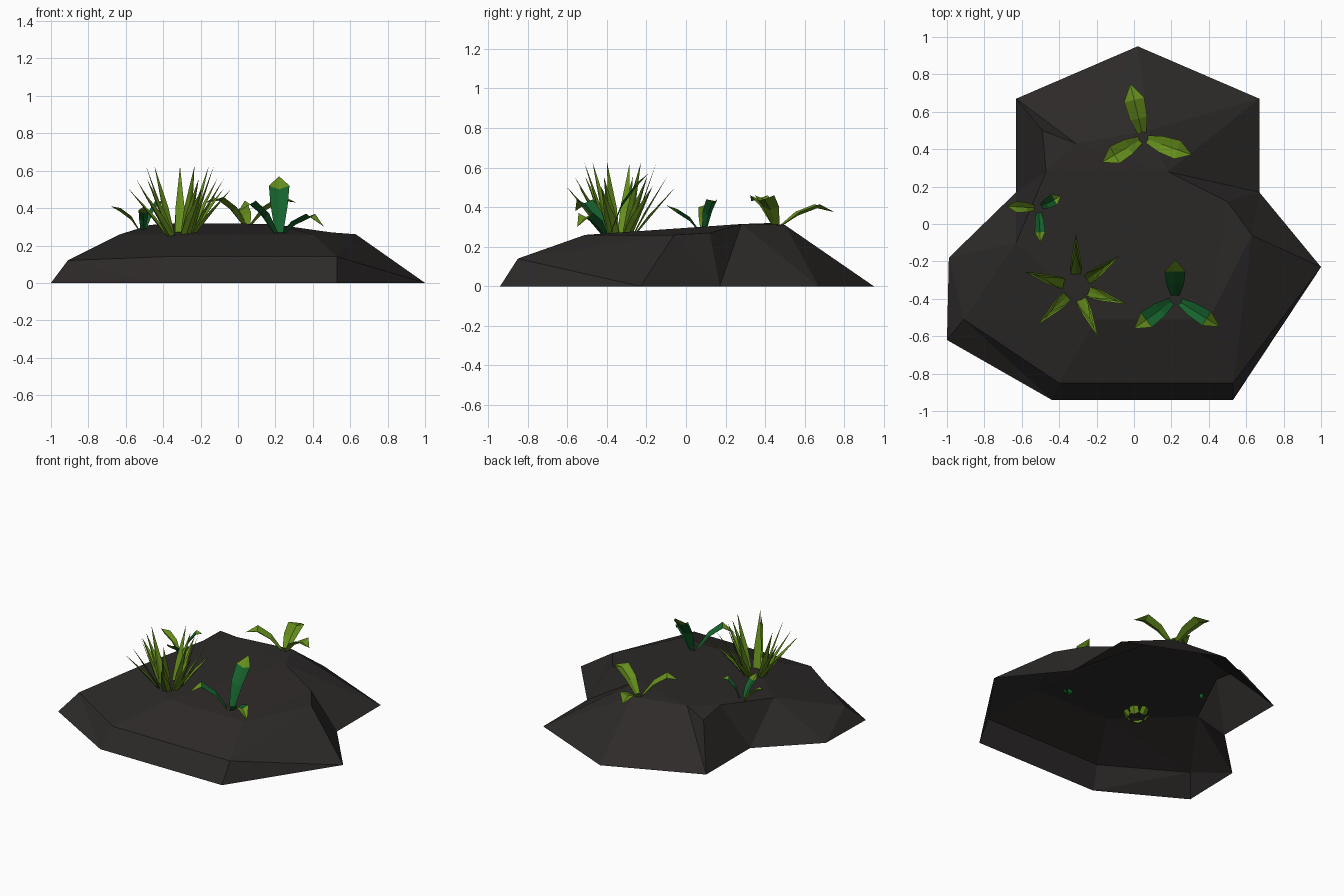
import bpy, bmesh
from math import radians, cos, sin, atan2, hypot
from mathutils import Vector

if "Cube" in bpy.data.objects:
    bpy.data.objects.remove(bpy.data.objects["Cube"])


def material(name, rgb):
    m = bpy.data.materials.new(name)
    m.diffuse_color = (*rgb, 1)
    m.use_nodes = True
    m.node_tree.nodes["Principled BSDF"].inputs["Base Color"].default_value = m.diffuse_color
    return m


soil = material("soil", (0.026, 0.023, 0.022))
light = material("light_green", (0.13, 0.27, 0.012))
dark = material("dark_green", (0.008, 0.12, 0.025))


def finish(bm, name, mats):
    me = bpy.data.meshes.new(name)
    bm.to_mesh(me)
    bm.free()
    for m in mats:
        me.materials.append(m)
    ob = bpy.data.objects.new(name, me)
    bpy.context.collection.objects.link(ob)
    return ob


# Mound: each column runs base -> shoulder (-> upper rim), open underneath
columns = [
    [(.02, .95, 0), (.08, .50, .31)],
    [(.67, .67, 0), (.08, .50, .31)],
    [(.67, .17, 0), (.18, .28, .315)],
    [(.67, .17, 0), (.50, .12, .27)],
    [(1.0, -.23, 0), (.63, -.06, .26)],
    [(.53, -.94, 0), (.53, -.85, .14), (.40, -.51, .26)],
    [(-.44, -.94, 0), (-.40, -.85, .14), (-.20, -.51, .26)],
    [(-1.0, -.62, 0), (-.91, -.51, .12), (-.63, -.10, .26)],
    [(-.99, -.18, 0), (-.63, -.10, .26)],
    [(-.63, .17, 0), (-.47, .28, .31)],
    [(-.63, .67, 0), (-.49, .50, .29)],
    [(-.63, .67, 0), (-.31, .43, .32)],
]
bm = bmesh.new()
cache = {}


def vert(p):
    if p not in cache:
        cache[p] = bm.verts.new(p)
    return cache[p]


def face(points):
    vs = list(dict.fromkeys(vert(p) for p in points))
    if len(vs) > 2:
        return bm.faces.new(vs)


for i, a in enumerate(columns):
    b = columns[(i + 1) % len(columns)]
    face([a[0], a[1], b[1], b[0]])
    face([a[1], a[-1], b[-1], b[1]])
face([c[-1] for c in columns])
bmesh.ops.triangulate(bm, faces=bm.faces[:])
bmesh.ops.recalc_face_normals(bm, faces=bm.faces[:])
if sum(f.normal.z for f in bm.faces) < 0:
    bmesh.ops.reverse_faces(bm, faces=bm.faces[:])
finish(bm, "soil_mound", [soil])


def blade(bm, centre, angle, rows, mats):
    """Folded leaf from rows of (radius, height, half width, fold), ending in a point."""
    out = Vector((cos(angle), sin(angle), 0))
    side = Vector((-out.y, out.x, 0))
    rings = []
    for r, z, w, fold in rows:
        mid = Vector(centre) + out * r + Vector((0, 0, z))
        if w == 0:
            rings.append([bm.verts.new(mid)] * 3)
        else:
            rings.append([bm.verts.new(mid - side * w),
                          bm.verts.new(mid - Vector((0, 0, fold))),
                          bm.verts.new(mid + side * w)])
    for a, b, m in zip(rings, rings[1:], mats):
        for k in (0, 1):
            vs = list(dict.fromkeys([a[k], b[k], b[k + 1], a[k + 1]]))
            bm.faces.new(vs).material_index = m


# Grass tuft: nested spiky blades around a hexagonal root
bm = bmesh.new()
for deg in (90, 36, -18, -66, -136, 163):
    for tip_r, tip_z, w in ((.29, .25, .034), (.245, .30, .028), (.19, .37, .03)):
        blade(bm, (-.31, -.34, .255), radians(deg),
              [(.06, -.015, w * .9, .01),
               (.06 + (tip_r - .06) * .38, tip_z * .40, w * .8, .02),
               (tip_r, tip_z, 0, 0)], [0, 0])
finish(bm, "grass_tuft", [light])


# Broad-leaf plants: leaves given as (tip x, tip y, peak z, tip z, half width, row colours)
def plant(name, x, y, z, leaves):
    bm = bmesh.new()
    for tx, ty, peak, tip, w, mats in leaves:
        length = hypot(tx - x, ty - y)
        blade(bm, (x, y, z), atan2(ty - y, tx - x),
              [(.01, -.015, w * .35, .005),
               (length * .36, (peak - z) * .62, w * .85, .02),
               (length * .70, peak - z, w, .02),
               (length, tip - z, 0, 0)], mats)
    finish(bm, name, [light, dark])


plant("back_plant", .05, .46, .315, [
    (-.02, .75, .415, .375, .055, (0, 0, 0)),
    (-.17, .33, .46, .43, .052, (0, 0, 0)),
    (.31, .37, .46, .43, .052, (0, 0, 0))])
plant("front_plant", .22, -.40, .265, [
    (.22, -.19, .52, .57, .055, (1, 1, 0)),
    (0, -.56, .44, .38, .05, (1, 1, 0)),
    (.46, -.55, .37, .30, .045, (1, 1, 0))])
plant("side_plant", -.51, .085, .285, [
    (-.39, .15, .44, .43, .032, (1, 1, 0)),
    (-.68, .095, .40, .41, .03, (0, 0, 0)),
    (-.50, -.10, .39, .41, .028, (1, 1, 0))])
